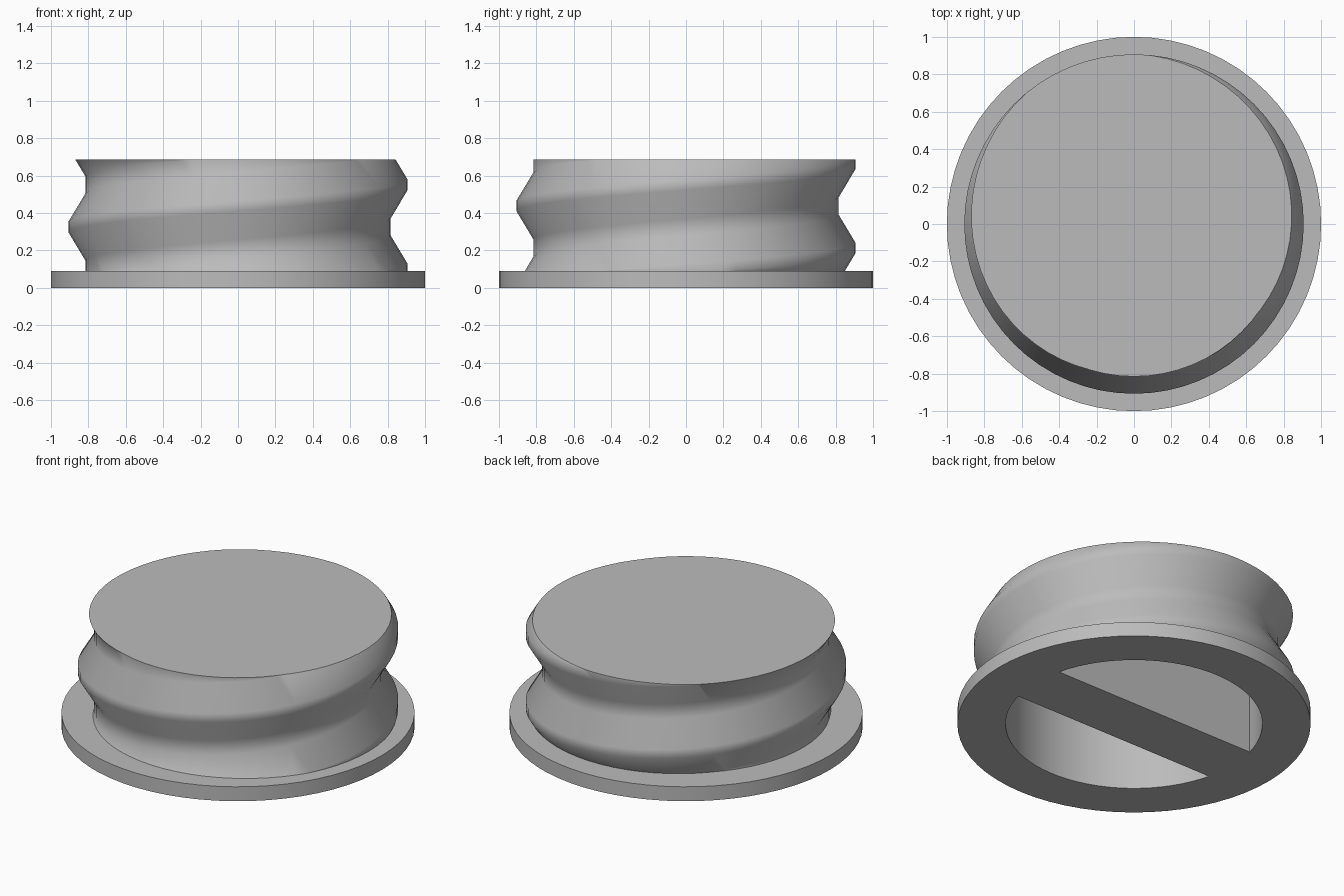
import bpy, bmesh, math

SEGS = 64
PITCH = 0.45
FLANGE_TOP, TOP = 0.09, 0.685
ROOT_R, CREST_R = 0.815, 0.907

if "Cube" in bpy.data.objects:
    bpy.data.objects.remove(bpy.data.objects["Cube"], do_unlink=True)

grey = bpy.data.materials.new("plain grey")
grey.use_nodes = True
grey.diffuse_color = (0.5, 0.5, 0.5, 1)
grey.node_tree.nodes["Principled BSDF"].inputs["Base Color"].default_value = (0.5, 0.5, 0.5, 1)


def finish(name, bm):
    bmesh.ops.recalc_face_normals(bm, faces=bm.faces)
    mesh = bpy.data.meshes.new(name)
    bm.to_mesh(mesh)
    bm.free()
    mesh.materials.append(grey)
    obj = bpy.data.objects.new(name, mesh)
    bpy.context.collection.objects.link(obj)
    return obj


def prism(name, outline, z0, z1):
    bm = bmesh.new()
    base = bm.faces.new([bm.verts.new((x, y, z0)) for x, y in outline])
    ret = bmesh.ops.extrude_face_region(bm, geom=[base])
    top = [v for v in ret["geom"] if isinstance(v, bmesh.types.BMVert)]
    bmesh.ops.translate(bm, verts=top, vec=(0, 0, z1 - z0))
    return finish(name, bm)


# Threaded plug: one pitch of profile wound up a helix, then trimmed flat
def threaded_plug():
    profile = [(-0.027, CREST_R), (0.027, CREST_R), (0.18, ROOT_R), (0.27, ROOT_R)]
    bm = bmesh.new()
    columns = []
    for i in range(SEGS + 1):
        a = math.tau * i / SEGS
        columns.append([
            bm.verts.new((r * math.cos(a), r * math.sin(a),
                          0.1 + PITCH * (turn + i / SEGS) + dz))
            for turn in range(-2, 3) for dz, r in profile])
    for left, right in zip(columns, columns[1:]):
        for j in range(len(left) - 1):
            bm.faces.new((left[j], right[j], right[j + 1], left[j + 1]))
    bmesh.ops.remove_doubles(bm, verts=bm.verts, dist=0.0005)
    for z, up in ((FLANGE_TOP, -1), (TOP, 1)):
        geom = bm.verts[:] + bm.edges[:] + bm.faces[:]
        bmesh.ops.bisect_plane(bm, geom=geom, dist=1e-5, plane_co=(0, 0, z),
                               plane_no=(0, 0, up), clear_outer=True)
    bmesh.ops.holes_fill(bm, edges=[e for e in bm.edges if e.is_boundary], sides=0)
    return finish("threaded_plug", bm)


# Flange disc
circle = [(math.cos(math.tau * i / SEGS), math.sin(math.tau * i / SEGS)) for i in range(SEGS)]
flange = prism("flange", circle, 0, FLANGE_TOP)
plug = threaded_plug()

# Two half-round pockets below, leaving a grip bar along x
POCKET_R, BAR_HALF, POCKET_TOP = 0.727, 0.18, 0.595
start = math.asin(BAR_HALF / POCKET_R)
cutters = []
for side in (1, -1):
    arc = [start + (math.pi - 2 * start) * i / 32 for i in range(33)]
    outline = [(POCKET_R * math.cos(a), side * POCKET_R * math.sin(a)) for a in arc]
    cutters.append(prism("pocket_cutter", outline, -0.1, POCKET_TOP))

for obj in (flange, plug):
    bpy.context.view_layer.objects.active = obj
    for cutter in cutters:
        mod = obj.modifiers.new("pocket", "BOOLEAN")
        mod.operation, mod.solver, mod.object = "DIFFERENCE", "EXACT", cutter
        bpy.ops.object.modifier_apply(modifier=mod.name)
for cutter in cutters:
    bpy.data.objects.remove(cutter, do_unlink=True)

# Smooth round walls, crisp rims
for obj in (flange, plug):
    bpy.ops.object.select_all(action="DESELECT")
    obj.select_set(True)
    bpy.context.view_layer.objects.active = obj
    bpy.ops.object.shade_smooth_by_angle(angle=math.radians(35))
